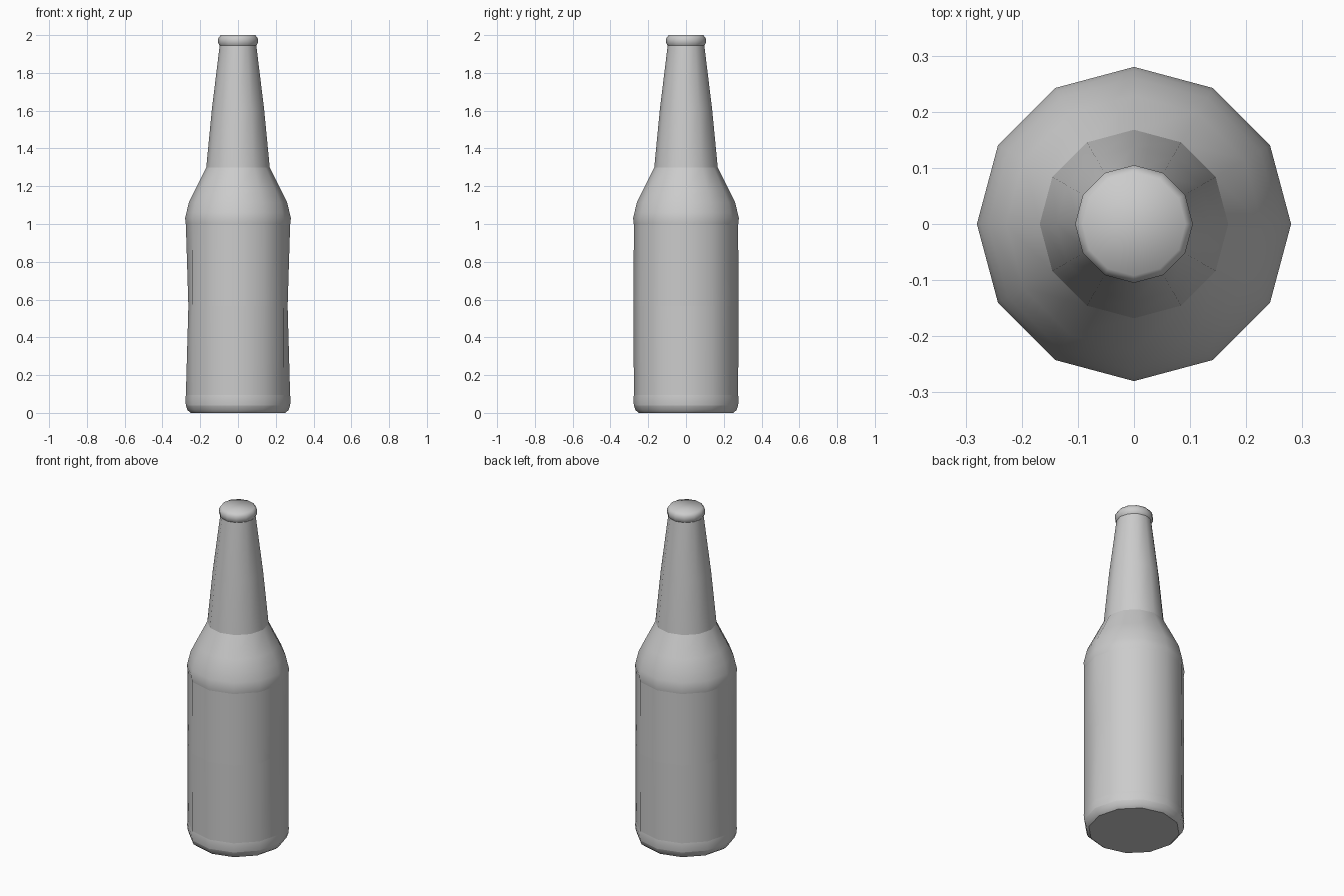
import bpy, bmesh, math

cube = bpy.data.objects.get("Cube")
if cube:
    bpy.data.objects.remove(cube, do_unlink=True)

SIDES = 12

glass = bpy.data.materials.new("grey_glass")
glass.use_nodes = True
grey = (0.6, 0.6, 0.6, 1)
glass.diffuse_color = grey
glass.node_tree.nodes["Principled BSDF"].inputs["Base Color"].default_value = grey

# Profile from base to lip: radius, height, crease at this ring
profile = [
    (0.250, 0.00, True), (0.268, 0.015, False), (0.276, 0.04, True),   # foot
    (0.279, 0.07, False), (0.276, 0.095, True),                        # base band
    (0.278, 0.565, True), (0.276, 0.995, True),                        # body
    (0.280, 1.03, False), (0.273, 1.06, True),                         # shoulder band
    (0.260, 1.115, False), (0.228, 1.18, False), (0.168, 1.30, True),  # shoulder
    (0.138, 1.61, False), (0.097, 1.945, True),                        # neck
    (0.105, 1.958, False), (0.105, 1.982, False), (0.092, 2.00, False) # lip
]
WAIST = 5

bm = bmesh.new()
rings = []
for r, z, _ in profile:
    rings.append([bm.verts.new((r * math.cos(a), r * math.sin(a), z))
                  for a in (math.tau * i / SIDES for i in range(SIDES))])

# Slight pinch at the two side corners of the body
for i in (0, SIDES // 2):
    rings[WAIST][i].co.x *= 0.945

for low, high in zip(rings, rings[1:]):
    for i in range(SIDES):
        j = (i + 1) % SIDES
        bm.faces.new((low[i], low[j], high[j], high[i]))

# Closed base and top
bm.faces.new(rings[0][::-1])
bm.faces.new(rings[-1])

for f in bm.faces:
    f.smooth = True
for ring, (_, _, crease) in zip(rings, profile):
    if crease:
        for i in range(SIDES):
            bm.edges.get((ring[i], ring[(i + 1) % SIDES])).smooth = False

mesh = bpy.data.meshes.new("bottle")
bm.to_mesh(mesh)
bm.free()
mesh.materials.append(glass)
bottle = bpy.data.objects.new("bottle", mesh)
bpy.context.collection.objects.link(bottle)
